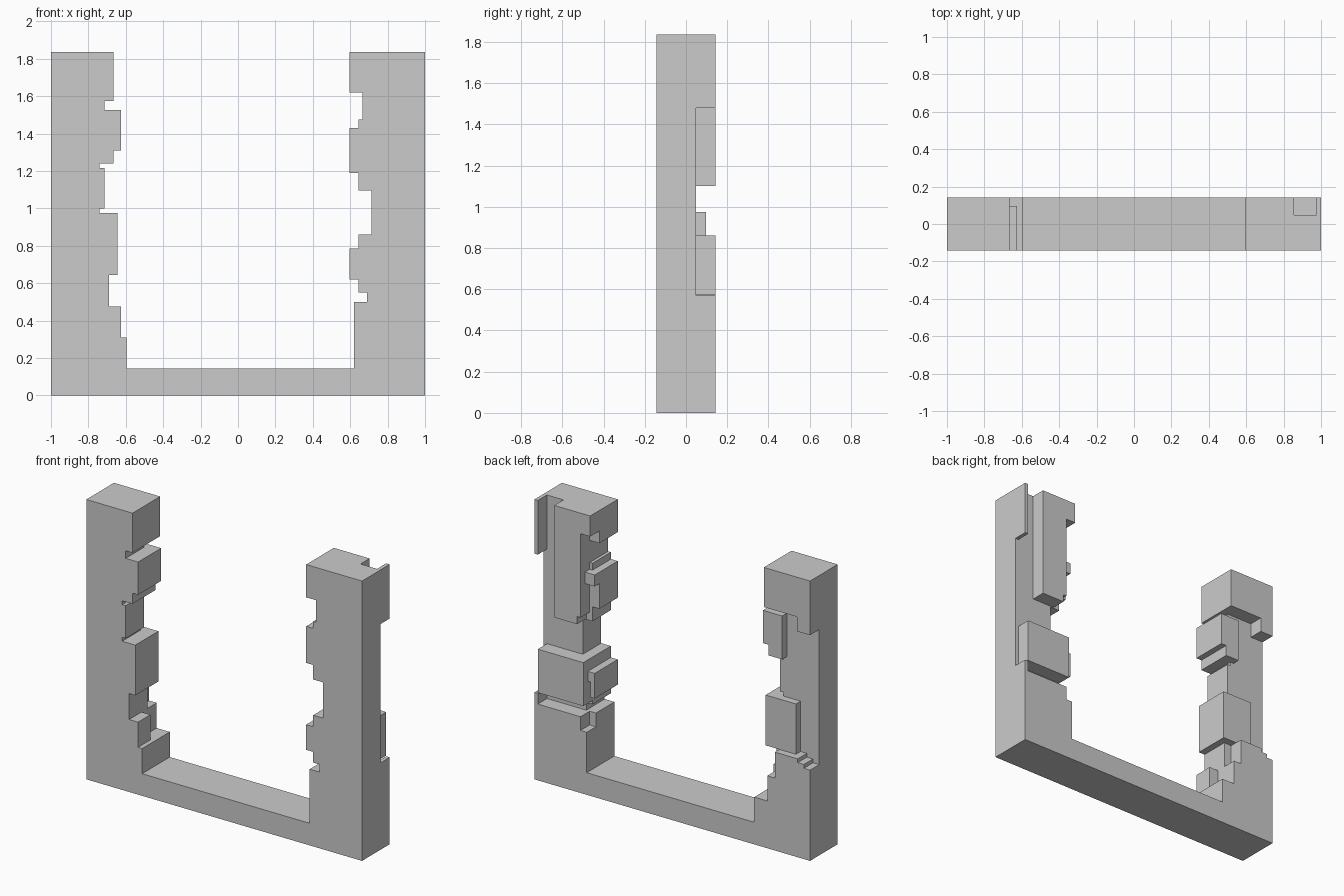
import bpy, bmesh

if "Cube" in bpy.data.objects:
    bpy.data.objects.remove(bpy.data.objects["Cube"])

FRONT, STEP, BACK = -0.143, 0.048, 0.143   # front face, recessed back, full back
TAB = 0.096                                # half-raised back blocks


def slab(name, pts, y0, y1):
    """Extrude an (x, z) outline from y0 to y1."""
    bm = bmesh.new()
    face = bm.faces.new([bm.verts.new((x, y0, z)) for x, z in pts])
    ext = bmesh.ops.extrude_face_region(bm, geom=[face])
    moved = [v for v in ext["geom"] if isinstance(v, bmesh.types.BMVert)]
    bmesh.ops.translate(bm, verts=moved, vec=(0, y1 - y0, 0))
    bmesh.ops.recalc_face_normals(bm, faces=bm.faces)
    mesh = bpy.data.meshes.new(name)
    bm.to_mesh(mesh)
    bm.free()
    ob = bpy.data.objects.new(name, mesh)
    bpy.context.collection.objects.link(ob)
    return ob


def steps(runs, z):
    """Stair outline: (x, end z) runs going from height z."""
    pts = []
    for x, end in runs:
        pts += [(x, z), (x, end)]
        z = end
    return pts


def rect(x0, x1, z0, z1):
    return [(x0, z0), (x1, z0), (x1, z1), (x0, z1)]


# Main frame: notched inner edges of both posts, read from the front
left_edge = steps([(-.665, 1.575), (-.715, 1.525), (-.625, 1.31), (-.665, 1.24),
                   (-.74, 1.215), (-.715, 1.0), (-.74, .975), (-.645, .645),
                   (-.69, .31), (-.595, .145)], 1.835)
right_edge = steps([(.595, 1.62), (.665, 1.475), (.645, 1.43), (.595, 1.19),
                    (.645, 1.095), (.715, .86), (.645, .785), (.595, .62),
                    (.645, .55), (.69, .5), (.62, .145)], 1.835)
frame = slab("notched_frame",
             [(-1, 0), (-1, 1.835)] + left_edge + right_edge[::-1] + [(1, 1.835), (1, 0)],
             FRONT, STEP)

# Raised layers; each starts inside the frame so the union is clean
parts = [
    # lower body at full depth, with broken tops on both sides
    slab("lower_back",
         [(-1, 0), (-1, .595), (-.955, .595), (-.955, .62), (-.91, .62), (-.91, .645),
          (-.745, .645), (-.745, .475), (-.69, .475), (-.69, .31), (-.595, .31),
          (-.595, .145), (.62, .145), (.62, .41), (.665, .41), (.665, .5),
          (.975, .5), (.975, .57), (1, .57), (1, 0)], 0, BACK),
    # right post
    slab("right_outer_strip", rect(.975, 1, 1.48, 1.835), 0, BACK),
    slab("right_upper_back",
         [(.595, 1.835), (.855, 1.835), (.855, 1.1), (.69, 1.1), (.69, 1.15),
          (.665, 1.15), (.665, 1.7), (.595, 1.7)], .0, BACK),
    slab("right_middle_back", rect(.645, .975, .575, .86), 0, BACK),
    slab("right_upper_tab", rect(.595, .68, 1.355, 1.43), 0, TAB),
    slab("right_lower_tab", [(.595, .785), (.68, .785), (.68, .72), (.625, .72),
                             (.625, .62), (.595, .62)], 0, TAB),
    # left post
    slab("left_top_back",
         [(-1, 1.835), (-.665, 1.835), (-.665, 1.575), (-.905, 1.575),
          (-.905, 1.48), (-1, 1.48)], 0, BACK),
    slab("left_upper_block",
         [(-.765, 1.525), (-.625, 1.525), (-.625, 1.31), (-.665, 1.31),
          (-.665, 1.24), (-.765, 1.24)], 0, TAB),
    slab("left_middle_block", rect(-.865, -.645, .645, .975), 0, TAB),
    slab("left_front_block", rect(-.75, -.625, .31, .475), FRONT, -.015),
]

# Fuse everything into one carved frame
bpy.context.view_layer.objects.active = frame
for part in parts:
    mod = frame.modifiers.new("fuse", "BOOLEAN")
    mod.operation, mod.solver, mod.object = "UNION", "EXACT", part
    bpy.ops.object.modifier_apply(modifier=mod.name)
    bpy.data.objects.remove(part)
